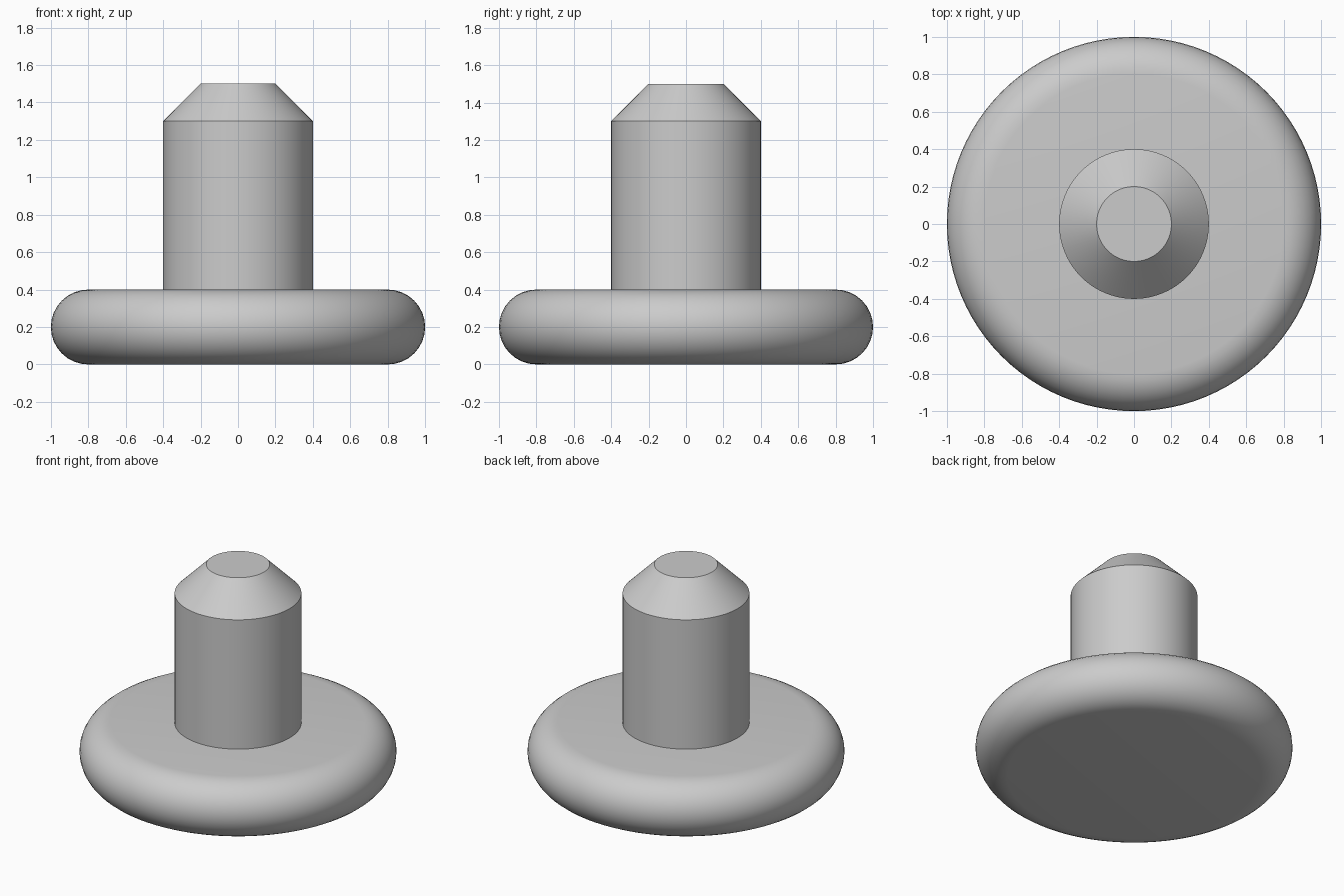
import bpy, bmesh
from math import sin, cos, pi, radians

cube = bpy.data.objects.get("Cube")
if cube:
    bpy.data.objects.remove(cube, do_unlink=True)

grey = bpy.data.materials.new("plain grey")
grey.use_nodes = True
colour = (0.6, 0.6, 0.6, 1)
grey.diffuse_color = colour
grey.node_tree.nodes["Principled BSDF"].inputs["Base Color"].default_value = colour

SEGMENTS = 96


def lathe(name, profile):
    """Revolve a (radius, height) profile around z, with flat end caps."""
    bm = bmesh.new()
    rings = [[bm.verts.new((r * cos(2 * pi * i / SEGMENTS), r * sin(2 * pi * i / SEGMENTS), z))
              for i in range(SEGMENTS)] for r, z in profile]
    for low, high in zip(rings, rings[1:]):
        for i in range(SEGMENTS):
            j = (i + 1) % SEGMENTS
            bm.faces.new((low[i], low[j], high[j], high[i]))
    bm.faces.new(rings[0][::-1])
    bm.faces.new(rings[-1])
    mesh = bpy.data.meshes.new(name)
    bm.to_mesh(mesh)
    bm.free()
    mesh.materials.append(grey)
    obj = bpy.data.objects.new(name, mesh)
    bpy.context.collection.objects.link(obj)
    bpy.ops.object.select_all(action='DESELECT')
    obj.select_set(True)
    bpy.context.view_layer.objects.active = obj
    bpy.ops.object.shade_smooth_by_angle(angle=radians(30))
    return obj


# Round foot disc with a fully rounded rim
STEPS = 16
rim = [(0.8 + 0.2 * cos(a), 0.2 + 0.2 * sin(a))
       for a in (-pi / 2 + pi * k / STEPS for k in range(STEPS + 1))]
lathe("foot_disc", rim)

# Stem with a chamfered tip
lathe("stem", [(0.4, 0.39), (0.4, 1.3), (0.2, 1.5)])
